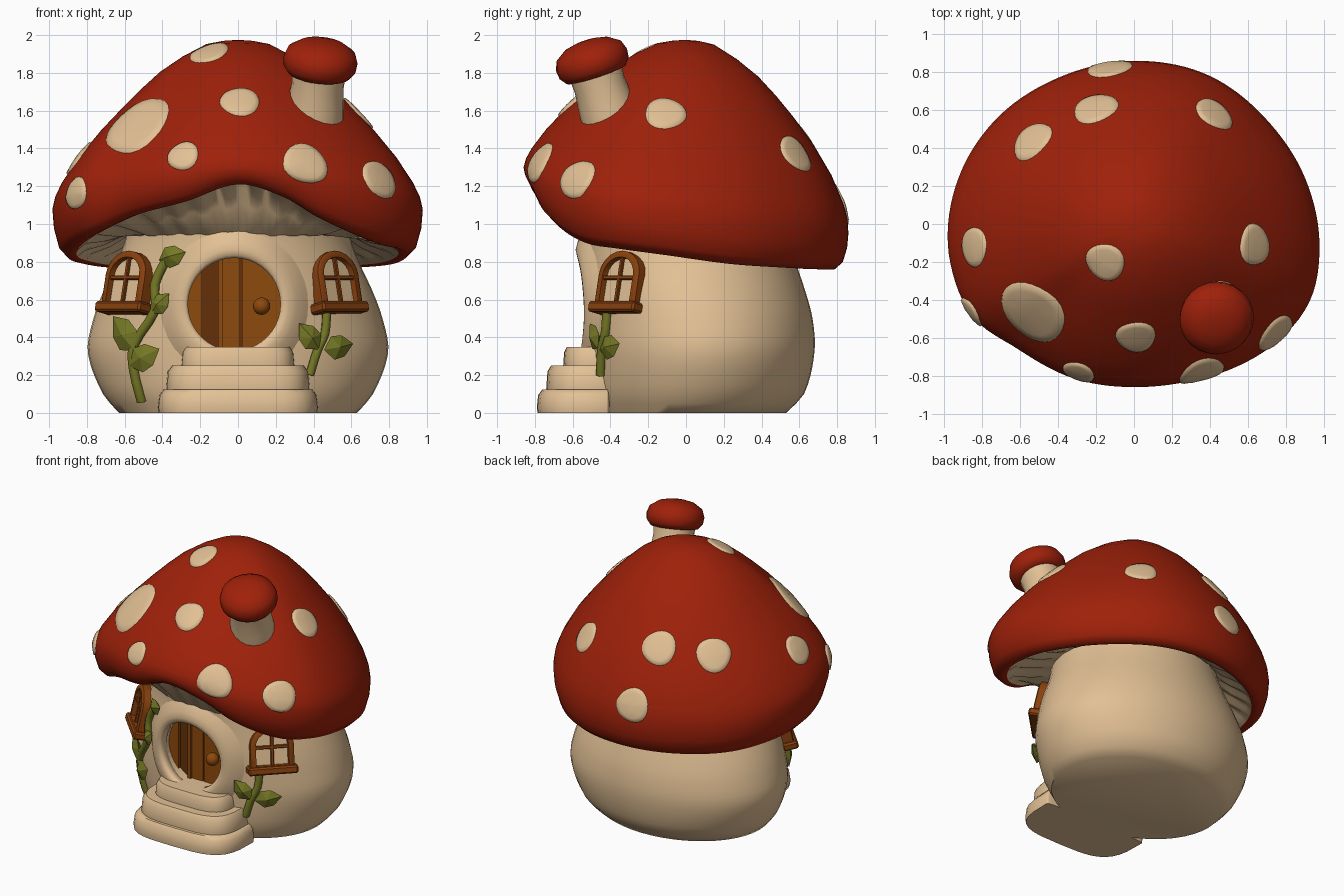
import bpy, bmesh, math, random
from math import sin, cos, pi, radians
from mathutils import Vector, Matrix
from mathutils.bvhtree import BVHTree

if "Cube" in bpy.data.objects:
    bpy.data.objects.remove(bpy.data.objects["Cube"])
random.seed(4)

def material(name, rgb):
    m = bpy.data.materials.new(name)
    m.diffuse_color = (*rgb, 1)
    m.use_nodes = True
    m.node_tree.nodes["Principled BSDF"].inputs["Base Color"].default_value = m.diffuse_color
    return m
RED = material("cap red", (0.345, 0.015, 0.003))
CREAM = material("cream", (0.76, 0.53, 0.30))
WOOD = material("window wood", (0.25, 0.052, 0.004))
DOOR = material("door wood", (0.27, 0.068, 0.004))
DARK = material("dark wood", (0.13, 0.03, 0.003))
GREEN = material("leaf green", (0.18, 0.19, 0.018))

def finish(name, bm, mats, smooth=50, mat4=None):
    bmesh.ops.recalc_face_normals(bm, faces=bm.faces)
    me = bpy.data.meshes.new(name)
    bm.to_mesh(me)
    bm.free()
    for m in mats:
        me.materials.append(m)
    if smooth:
        me.shade_smooth()
        me.set_sharp_from_angle(angle=radians(smooth))
    ob = bpy.data.objects.new(name, me)
    if mat4:
        ob.matrix_world = mat4
    bpy.context.collection.objects.link(ob)
    return ob

def spline(keys, t):
    """Smooth interpolation of rows (t, a, b, ...)."""
    n = len(keys)
    i = max(k for k in range(n - 1) if keys[k][0] <= t or k == 0)
    a, b = keys[i], keys[i + 1]
    p, q = keys[max(i - 1, 0)], keys[min(i + 2, n - 1)]
    h = b[0] - a[0]
    u = min(max((t - a[0]) / h, 0), 1)
    out = []
    for j in range(1, len(a)):
        ma = (b[j] - p[j]) / (b[0] - p[0]) * h
        mb = (q[j] - a[j]) / (q[0] - a[0]) * h
        out.append((2*u**3 - 3*u*u + 1)*a[j] + (u**3 - 2*u*u + u)*ma + (3*u*u - 2*u**3)*b[j] + (u**3 - u*u)*mb)
    return out

def skin(bm, rings):
    """Join rings of points with quads; a one-point ring makes a tip."""
    rows = [[bm.verts.new(p) for p in r] for r in rings]
    faces = []
    for k, (a, b) in enumerate(zip(rows, rows[1:])):
        n = max(len(a), len(b))
        for i in range(n):
            j = (i + 1) % n
            vs = [a[i % len(a)], a[j % len(a)], b[j % len(b)], b[i % len(b)]]
            faces.append((k, bm.faces.new(list(dict.fromkeys(vs)))))
    return rows, faces

def lathe(name, profile, mats, n=24, mat4=None):
    bm = bmesh.new()
    skin(bm, [[(0, 0, z)] if r == 0 else [(r*cos(2*pi*i/n), r*sin(2*pi*i/n), z) for i in range(n)] for r, z in profile])
    return finish(name, bm, mats, 60, mat4)

# ---- stalk body: stacked ellipses (z, rx, ry, centre y)
BODY = [(0, .63, .50, .03), (.1, .715, .565, .06), (.32, .795, .6, .08), (.5, .765, .6, .07),
        (.65, .71, .585, .045), (.8, .64, .56, .02), (.95, .59, .54, 0), (1.05, .60, .55, 0)]
def wall_y(x, z):
    rx, ry, cy = spline(BODY, z)
    return cy - ry * math.sqrt(max(0, 1 - (x / rx)**2))
bm = bmesh.new()
rings = []
for k in range(22):
    z = 1.05 * k / 21
    rx, ry, cy = spline(BODY, z)
    rings.append([(rx*cos(2*pi*i/48), cy + ry*sin(2*pi*i/48), z) for i in range(48)])
rows, _ = skin(bm, rings)
bm.faces.new(rows[0])
bm.faces.new(rows[-1])
body = finish("stalk_body", bm, [CREAM])

# ---- round doorway cut into the body
DX, DZ, DR = -.02, .575, .25
bm = bmesh.new()
bmesh.ops.create_cone(bm, cap_ends=True, segments=40, radius1=DR, radius2=DR, depth=.5,
                      matrix=Matrix.Translation((DX, -.65, DZ)) @ Matrix.Rotation(pi/2, 4, 'X'))
cutter = finish("door_cutter", bm, [CREAM], 0)
cutter.hide_render = True
cutter.hide_viewport = True
cut = body.modifiers.new("doorway", 'BOOLEAN')
cut.object = cutter
cut.operation = 'DIFFERENCE'
cut.solver = 'EXACT'

# ---- door planks filling the circle
def plank(name, x0, x1, y, mat):
    bm = bmesh.new()
    up, lo = [], []
    for i in range(6):
        x = x0 + (x1 - x0) * i / 5
        h = math.sqrt(max(1e-5, (DR + .005)**2 - x*x))
        up.append((DX + x, y, DZ + h))
        lo.append((DX + x, y, DZ - h))
    f = bm.faces.new([bm.verts.new(p) for p in up + lo[::-1]])
    r = bmesh.ops.extrude_face_region(bm, geom=[f])
    bmesh.ops.translate(bm, vec=(0, -.385 - y, 0), verts=[v for v in r["geom"] if isinstance(v, bmesh.types.BMVert)])
    finish(name, bm, [mat], 0)
for i, (a, b, y, m) in enumerate([(-.25, -.17, -.43, DOOR), (-.17, -.085, -.41, DARK), (-.085, -.06, -.445, DOOR),
                                  (-.06, .03, -.43, DOOR), (.03, .04, -.415, DARK), (.04, .25, -.43, DOOR)]):
    plank(f"door_plank_{i}", a, b, y, m)
bm = bmesh.new()
bmesh.ops.create_uvsphere(bm, u_segments=16, v_segments=10, radius=.046, matrix=Matrix.Translation((.125, -.48, .565)))
finish("door_knob", bm, [DOOR], 60)

# ---- soft broad rim around the doorway, following the wall
bm = bmesh.new()
rings = []
for i in range(41):
    a = 2*pi*i/40
    def rim_point(r, out):
        x, z = DX + r*cos(a), DZ + r*sin(a)
        return (x, min(wall_y(x, z), -.40) - out, z)
    rings.append([rim_point(.245, -.03), rim_point(.245, .022), rim_point(.26, .038), rim_point(.29, .045),
                  rim_point(.33, .035), rim_point(.37, .015), rim_point(.41, -.012), rim_point(.33, -.05)])
skin(bm, rings)
bmesh.ops.remove_doubles(bm, verts=bm.verts, dist=1e-5)
finish("door_surround", bm, [CREAM], 80)

# ---- three rounded steps
for i, (rx, front, z0, z1) in enumerate([(.425, -.79, 0, .125), (.38, -.74, .1, .25), (.30, -.65, .22, .35)]):
    bm = bmesh.new()
    def slab(s, z):
        return [(rx*s*math.copysign(abs(cos(a))**.55, cos(a)),
                 -.42 + (front + .42)*s*math.copysign(abs(sin(a))**.55, sin(a)) * (1 if sin(a) > 0 else .05), z)
                for a in (2*pi*k/32 for k in range(32))]
    rows, _ = skin(bm, [slab(.99, z0), slab(1, z0 + .03), slab(.98, z1 - .03), slab(.92, z1)])
    bm.faces.new(rows[0])
    bm.faces.new(rows[-1])
    finish(f"step_{i}", bm, [CREAM], 50)

# ---- big cap: (angle, radius, height of widest point, height of lower lip)
RIM = [(-90, .86, 1.30, 1.21), (-72, .876, 1.27, 1.14), (-57, .918, 1.21, 1.02), (-36, .988, 1.14, .90),
       (-23, 1.012, 1.11, .87), (-9, .99, 1.08, .84), (15, .934, 1.02, .79), (38, .89, .98, .77),
       (63, .877, .96, .76), (90, .86, .95, .76), (117, .868, .96, .76), (145, .918, .98, .77),
       (161, .949, 1.02, .79), (180, .98, 1.07, .82), (192, .99, 1.10, .86), (210, .98, 1.16, .94),
       (227, .90, 1.21, 1.04), (250, .873, 1.27, 1.12)]
RIM = [(RIM[-1][0] - 360, *RIM[-1][1:])] + RIM + [(r[0] + 360, *r[1:]) for r in RIM[:2]]
TOP = [(.08, .994), (.17, .975), (.3, .9), (.42, .81), (.52, .71), (.62, .6), (.74, .46), (.86, .3), (.95, .15), (.985, .07), (1, 0)]
LIP = [(.992, -.4), (.965, -.8), (.915, -1), (.87, -.95)]
N = 120
def ring(fn):
    out = []
    for i in range(N):
        a = radians(-90 + 360 * i / N)
        R, zm, zb = spline(RIM, -90 + 360 * i / N)
        f, z = fn(zm, zb, i)
        out.append((R*f*cos(a), R*f*sin(a), z))
    return out
def back_bulge(i, h):
    return .045 * sin(pi*h) * max(0, -cos(2*pi*i/N))
rings = [[(0, 0, 1.975)]]
rings += [ring(lambda zm, zb, i, f=f, h=h: (f + back_bulge(i, h), zm + h*(1.975 - zm))) for f, h in TOP]
rings += [ring(lambda zm, zb, i, f=f, h=h: (f, zm + h*(zm - zb))) for f, h in LIP]
under = len(rings) - 1
# pleated gills below
for f, w, amp in ((.83, .05, .006), (.72, .5, .012), (.62, 1, .003), (.5, 1.1, 0)):
    rings.append(ring(lambda zm, zb, i, f=f, w=w, amp=amp: (f, (zb + .04)*(1 - w) + .94*w + amp*(1 if i % 4 < 2 else -1))))
bm = bmesh.new()
_, faces = skin(bm, rings)
for k, f in faces:
    f.material_index = 1 if k >= under else 0
bmesh.ops.recalc_face_normals(bm, faces=bm.faces)
tree = BVHTree.FromBMesh(bm)
finish("mushroom_cap", bm, [RED, CREAM], 80)

# ---- cream spots wrapped on the cap
SPOTS = [(-.54, -.47, 1.53, .2), (-.15, -.2, 1.9, .11), (.01, -.58, 1.63, .11), (-.29, -.78, 1.36, .09),
         (.35, -.77, 1.31, .13), (.74, -.57, 1.23, .12), (-.85, -.46, 1.16, .095), (-.86, -.12, 1.36, .11),
         (.62, -.11, 1.57, .115), (.43, .59, 1.38, .115), (-.53, .43, 1.43, .125), (-.2, .6, 1.46, .125), (-.13, .82, 1.1, .125)]
for s, (x, y, z, r) in enumerate(SPOTS):
    c, n, _, _ = tree.find_nearest(Vector((x, y, z)))
    u = n.cross(Vector((0, 0, 1))).normalized()
    v = n.cross(u)
    ph = random.uniform(0, 6)
    def on_cap(f, off, a):
        rr = r * f * (1 + .04*sin(3*a + ph))
        p, m, _, _ = tree.find_nearest(c + u*rr*cos(a) + v*rr*sin(a))
        return p + m*off
    bm = bmesh.new()
    skin(bm, [[on_cap(0, .014, 0)]] + [[on_cap(f, o, 2*pi*k/24) for k in range(24)]
              for f, o in ((.35, .014), (.7, .012), (.92, .009), (1, -.008))])
    finish(f"cap_spot_{s}", bm, [CREAM], 80)

# ---- small mushroom chimney
seat = Matrix.Translation((.437, -.5, 1.868))
tilt = Matrix.Rotation(radians(18), 4, 'X') @ Matrix.Rotation(radians(6), 4, 'Y')
lathe("chimney_stem", [(.165, -.46), (.16, -.36), (.15, -.25), (.138, -.14), (.145, -.03)], [CREAM], 20, seat @ tilt)
lathe("chimney_cap", [(0, -.06), (.12, -.085), (.165, -.08), (.192, -.045), (.197, 0), (.18, .05), (.12, .09), (.06, .104), (0, .108)],
      [RED], 24, seat @ tilt)

# ---- arched windows with sill and bars
def arch(w, h, y):
    pts = [(-w, y, -h), (w, y, -h)]
    return pts + [(w*cos(a), y, h - w*.85 + w*.85*sin(a)) for a in (pi*k/10 for k in range(11))]
def box(name, size, loc, mat4, mat):
    bm = bmesh.new()
    bmesh.ops.create_cube(bm, size=1, matrix=Matrix.Translation(loc) @ Matrix.Diagonal((*size, 1)))
    bmesh.ops.bevel(bm, geom=bm.edges[:], offset=min(size)*.2, segments=1, affect='EDGES')
    finish(name, bm, [mat], 0, mat4)
def window(side, x, y, z, turn):
    m = Matrix.Translation((x, y, z)) @ Matrix.Rotation(radians(turn), 4, 'Z') @ Matrix.Rotation(radians(-12), 4, 'X')
    bm = bmesh.new()
    skin(bm, [arch(.15, .155, .08), arch(.15, .155, -.035), arch(.14, .145, -.043), arch(.113, .12, -.043), arch(.107, .115, .0)])
    finish(side + "_window_frame", bm, [WOOD], 40, m)
    bm = bmesh.new()
    bm.faces.new([bm.verts.new(p) for p in arch(.12, .125, -.012)])
    finish(side + "_window_pane", bm, [CREAM], 0, m)
    box(side + "_window_sill", (.345, .11, .055), (0, -.01, -.15), m, WOOD)
    box(side + "_window_post", (.022, .02, .24), (0, -.026, 0), m, WOOD)
    box(side + "_window_bar", (.23, .02, .022), (0, -.026, .01), m, WOOD)
window("right", .51, -.335, .70, 45)
window("left", -.575, -.30, .70, -46)

# ---- climbing vines with leaves
def vine(name, pts, radius):
    cu = bpy.data.curves.new(name + "_path", 'CURVE')
    cu.dimensions = '3D'
    cu.bevel_depth = radius
    cu.bevel_resolution = 1
    cu.use_fill_caps = True
    sp = cu.splines.new('POLY')
    path = [(i, *p) for i, p in enumerate(pts)]
    fine = [spline(path, k / 3) for k in range(3*(len(pts) - 1) + 1)]
    sp.points.add(len(fine) - 1)
    for p, (x, z) in zip(sp.points, fine):
        p.co = (x, wall_y(x, z) - .015, z, 1)
    tmp = bpy.data.objects.new(name + "_path", cu)
    me = bpy.data.meshes.new_from_object(tmp)
    bpy.data.objects.remove(tmp)
    me.name = name
    me.materials.clear()
    me.materials.append(GREEN)
    bpy.context.collection.objects.link(bpy.data.objects.new(name, me))
def leaf(name, x, z, angle, size):
    out = [(-.5, 0), (-.2, .33), (.15, .3), (.5, 0), (.15, -.3), (-.2, -.33)]
    bm = bmesh.new()
    skin(bm, [[(-.05*size, -.035, 0)], [(a*size, -.005, b*size) for a, b in out], [(-.05*size, .03, 0)]])
    slope = math.atan((wall_y(x + .02, z) - wall_y(x - .02, z)) / .04)
    finish(name, bm, [GREEN], 0, Matrix.Translation((x, wall_y(x, z) - .03, z))
           @ Matrix.Rotation(slope, 4, 'Z') @ Matrix.Rotation(-radians(angle), 4, 'Y'))
vine("left_vine", [(-.51, .06), (-.55, .22), (-.55, .36), (-.44, .54), (-.44, .68), (-.37, .83)], .027)
vine("right_vine", [(.38, .2), (.42, .33), (.46, .42), (.47, .54)], .026)
for i, (x, z, a, s) in enumerate([(-.6, .42, 130, .24), (-.495, .295, 25, .21), (-.345, .83, 15, .17), (-.41, .58, 45, .15),
                                  (.375, .405, 130, .18), (.53, .35, 10, .19)]):
    leaf(f"vine_leaf_{i}", x, z, a, s)
